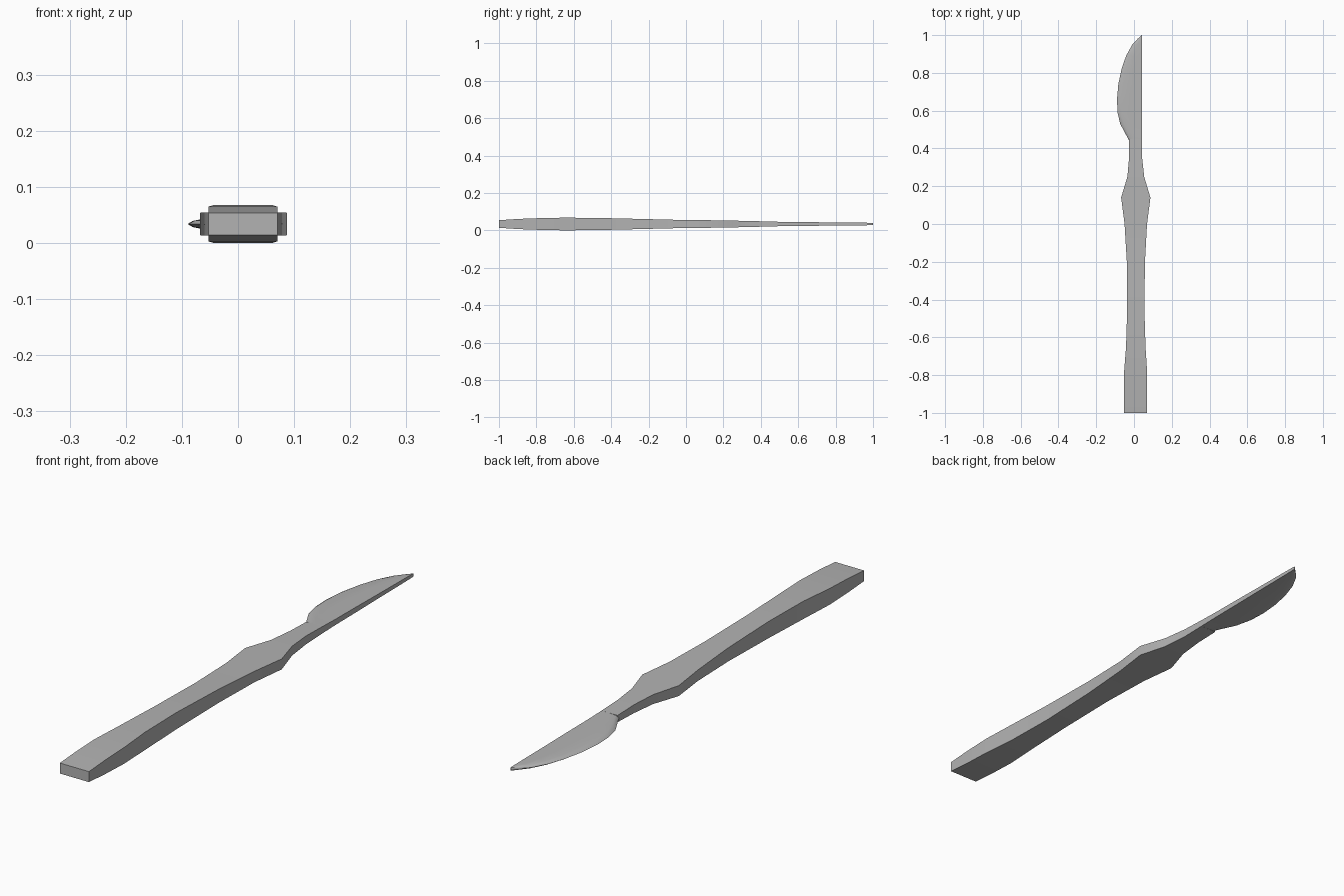
import bpy
import bmesh
import math

cube = bpy.data.objects.get("Cube")
if cube:
    bpy.data.objects.remove(cube)

MID_Z = 0.034

steel = bpy.data.materials.new("grey steel")
steel.use_nodes = True
COLOUR = (0.45, 0.45, 0.45, 1)
steel.diffuse_color = COLOUR
steel.node_tree.nodes["Principled BSDF"].inputs["Base Color"].default_value = COLOUR


def loft(name, rings):
    """Skin a row of equal rings, cap both ends and shade it."""
    bm = bmesh.new()
    rows = [[bm.verts.new(p) for p in ring] for ring in rings]
    n = len(rows[0])
    for a, b in zip(rows, rows[1:]):
        for i in range(n):
            j = (i + 1) % n
            bm.faces.new((a[i], a[j], b[j], b[i]))
    bm.faces.new(rows[0])
    bm.faces.new(rows[-1])
    bmesh.ops.recalc_face_normals(bm, faces=bm.faces)
    mesh = bpy.data.meshes.new(name)
    bm.to_mesh(mesh)
    bm.free()
    mesh.materials.append(steel)
    obj = bpy.data.objects.new(name, mesh)
    bpy.context.collection.objects.link(obj)
    bpy.ops.object.select_all(action="DESELECT")
    obj.select_set(True)
    bpy.context.view_layer.objects.active = obj
    bpy.ops.object.shade_smooth_by_angle(angle=math.radians(30))


def handle_ring(y, x0, x1, h):
    return [(x0, y, MID_Z - h), (x1, y, MID_Z - h),
            (x1, y, MID_Z + h), (x0, y, MID_Z + h)]


def blade_ring(y, edge, h):
    # Flat cheeks rounding over to a sharp cutting edge
    spine = 0.042
    width = spine - edge
    cheeks = [(0, 1), (0.5, 1), (0.82, 0.85), (0.93, 0.55)]
    top = [(spine - width * t, y, MID_Z + h * k) for t, k in cheeks]
    bottom = [(x, y, 2 * MID_Z - z) for x, y, z in reversed(top)]
    return top + [(edge, y, MID_Z)] + bottom


# Handle with flared guard and narrow neck: y, left x, right x, half thickness
handle = [
    (-1.0, -0.053, 0.07, 0.02), (-0.9, -0.053, 0.07, 0.027),
    (-0.79, -0.053, 0.07, 0.031), (-0.65, -0.042, 0.061, 0.034),
    (-0.45, -0.036, 0.055, 0.032), (-0.2, -0.038, 0.058, 0.026),
    (0, -0.05, 0.069, 0.021), (0.14, -0.068, 0.087, 0.02),
    (0.25, -0.035, 0.054, 0.018), (0.35, -0.026, 0.043, 0.016),
    (0.45, -0.026, 0.042, 0.013),
]
loft("handle", [handle_ring(*s) for s in handle])

# Curved blade: y, cutting edge x, half thickness
blade = [
    (0.44, -0.026, 0.013), (0.47, -0.041, 0.0125), (0.53, -0.073, 0.011),
    (0.59, -0.087, 0.0105), (0.66, -0.09, 0.01), (0.74, -0.083, 0.009),
    (0.82, -0.066, 0.008), (0.89, -0.042, 0.0075), (0.95, -0.009, 0.007),
    (0.98, 0.019, 0.0065), (1.0, 0.04, 0.006),
]
loft("blade", [blade_ring(*s) for s in blade])
